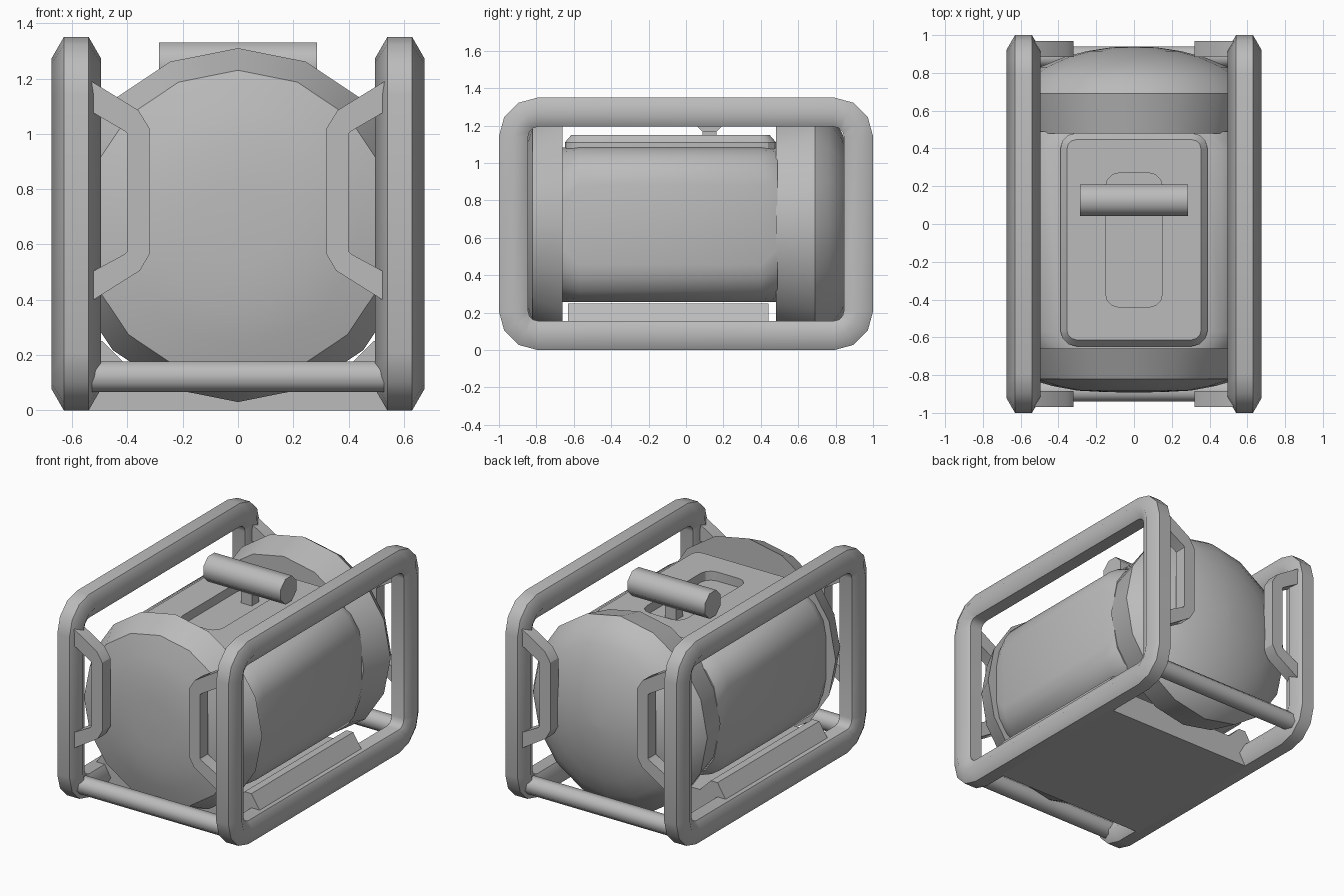
import bpy, bmesh, math
from mathutils import Vector

cube = bpy.data.objects.get("Cube")
if cube:
    bpy.data.objects.remove(cube, do_unlink=True)

GREY = bpy.data.materials.new("plain_grey")
GREY.use_nodes = True
COLOUR = (0.5, 0.5, 0.5, 1)
GREY.diffuse_color = COLOUR
GREY.node_tree.nodes["Principled BSDF"].inputs["Base Color"].default_value = COLOUR
AXIS_Z = 0.67  # height of the tank axis


def finish(name, bm, smooth=30):
    bmesh.ops.recalc_face_normals(bm, faces=bm.faces)
    mesh = bpy.data.meshes.new(name)
    bm.to_mesh(mesh)
    bm.free()
    mesh.materials.append(GREY)
    ob = bpy.data.objects.new(name, mesh)
    bpy.context.scene.collection.objects.link(ob)
    bpy.ops.object.select_all(action='DESELECT')
    ob.select_set(True)
    bpy.context.view_layer.objects.active = ob
    bpy.ops.object.shade_smooth_by_angle(angle=math.radians(smooth))
    return ob


def loft(bm, rings, closed=False, sharp_rows=()):
    """Skin equal-length rings of points; cap the ends unless closed."""
    rows = [[bm.verts.new(p) for p in ring] for ring in rings]
    n = len(rows[0])
    pairs = list(zip(rows, rows[1:])) + ([(rows[-1], rows[0])] if closed else [])
    for a, b in pairs:
        for i in range(n):
            j = (i + 1) % n
            bm.faces.new((a[i], a[j], b[j], b[i]))
        for i in sharp_rows:
            bm.edges.get((a[i], b[i])).smooth = False
    if not closed:
        bm.faces.new(rows[0])
        bm.faces.new(rows[-1])


def rounded_rect(hx, hy, r, seg, cy=0.0):
    pts = []
    for k, (sx, sy) in enumerate(((1, 1), (-1, 1), (-1, -1), (1, -1))):
        for s in range(seg + 1):
            a = math.pi / 2 * (k + s / seg)
            pts.append((sx * (hx - r) + r * math.cos(a), cy + sy * (hy - r) + r * math.sin(a)))
    return pts


def lathe(name, profile, sides=16):
    """Turn (radius, y) points about the tank axis."""
    bm = bmesh.new()
    angles = [2 * math.pi * i / sides for i in range(sides)]
    loft(bm, [[(r * math.sin(a), y, AXIS_Z + r * math.cos(a)) for a in angles]
              for r, y in profile])
    return finish(name, bm)


def bar(name, half, r, sides, y, z):
    """Straight bar running across the model."""
    bm = bmesh.new()
    angles = [2 * math.pi * (i + 0.5) / sides for i in range(sides)]
    loft(bm, [[(x, y + r * math.cos(a), z + r * math.sin(a)) for a in angles]
              for x in (-half, half)])
    return finish(name, bm, 50)


# Side frames: hexagonal tube swept round a rounded rectangle
def side_frame(name, x):
    bm = bmesh.new()
    r, flat = 0.09, 0.09 * math.cos(math.pi / 6)
    path = rounded_rect(1 - flat, 0.675 - flat, 0.13, 3)
    rings = []
    for i, p in enumerate(path):
        tangent = (Vector(path[(i + 1) % len(path)]) - Vector(path[i - 1])).normalized()
        out = Vector((tangent.y, -tangent.x))
        ring = []
        for k in range(6):
            a = math.pi / 3 * k
            q = Vector(p) + out * r * math.sin(a)
            ring.append((x + r * math.cos(a), q.x, 0.675 + q.y))
        rings.append(ring)
    loft(bm, rings, closed=True, sharp_rows=(1, 2, 4, 5))
    return finish(name, bm, 65)


# Bracket grips on the frame uprights
def grip(name, sx, sy):
    bm = bmesh.new()
    outer = [(0.53, 1.19), (0.36, 1.085), (0.32, 1.02), (0.32, 0.565), (0.355, 0.505), (0.53, 0.395)]
    inner = [(0.53, 1.08), (0.41, 1.01), (0.40, 1.0), (0.40, 0.575), (0.41, 0.565), (0.53, 0.5)]
    rings = []
    for (ax, az), (bx, bz) in zip(outer, inner):
        y0, y1 = sy * 0.885, sy * 0.97
        rings.append([(sx * ax, y0, az), (sx * ax, y1, az), (sx * bx, y1, bz), (sx * bx, y0, bz)])
    loft(bm, rings)
    return finish(name, bm)


for side, sx in (("left", 1), ("right", -1)):
    side_frame(side + "_frame", sx * 0.585)
    for end, sy in (("front", -1), ("back", 1)):
        grip(f"{side}_{end}_grip", sx, sy)

# Cross bars joining the frames
bar("front_cross_bar", 0.53, 0.06, 8, -0.885, 0.122)
bar("back_cross_bar", 0.53, 0.06, 8, 0.885, 0.122)

# Tank barrel: rounded box section, its corners easing in at both ends
bm = bmesh.new()
rings = []
for y, hx, r in ((-0.66, 0.57, 0.28), (-0.57, 0.59, 0.2), (0.4, 0.59, 0.2), (0.49, 0.57, 0.28)):
    rings.append([(x, y, z) for x, z in rounded_rect(hx, 0.413, r, 4, AXIS_Z)])
loft(bm, rings)
finish("tank_barrel", bm, 40)

# Domed ends of the tank
lathe("front_end", [(0.64, -0.66), (0.56, -0.82), (0.43, -0.858), (0.3, -0.882), (0.15, -0.89), (0.01, -0.892)])
lathe("back_end", [(0.59, 0.48), (0.64, 0.69), (0.59, 0.765), (0.5, 0.83), (0.38, 0.88),
                   (0.25, 0.915), (0.12, 0.935), (0.01, 0.94)])

# Top panel with chamfered rim and a recessed slot
bm = bmesh.new()
rings = []
for inset, z in ((0, 1.0), (0, 1.11), (0.035, 1.15)):
    rings.append([(x, y, z) for x, y in rounded_rect(0.39 - inset, 0.565 - inset, 0.085 - inset, 3, -0.083)])
slot = rounded_rect(0.15, 0.355, 0.07, 3, -0.085)
rings += [[(x, y, z) for x, y in slot] for z in (1.15, 1.09)]
loft(bm, rings)
finish("top_panel", bm)

# Carry handle on its post
bm = bmesh.new()
loft(bm, [[(x, 0.125 + y, z) for x, y in ((-0.04, -0.037), (0.04, -0.037), (0.04, 0.037), (-0.04, 0.037))]
          for z in (1.07, 1.195)])
finish("handle_post", bm)
bar("carry_handle", 0.285, 0.09, 8, 0.125, 1.248)

# Base cradle under the tank, with a raised sloping rail along each side
bm = bmesh.new()
half = [(0.56, 0.0), (0.61, 0.14), (0.54, 0.25), (0.49, 0.25), (0.41, 0.17)]
section = half + [(-x, z) for x, z in reversed(half)]
loft(bm, [[(x, y, z) for x, z in section] for y in (-0.63, 0.44)])
finish("base_cradle", bm)
